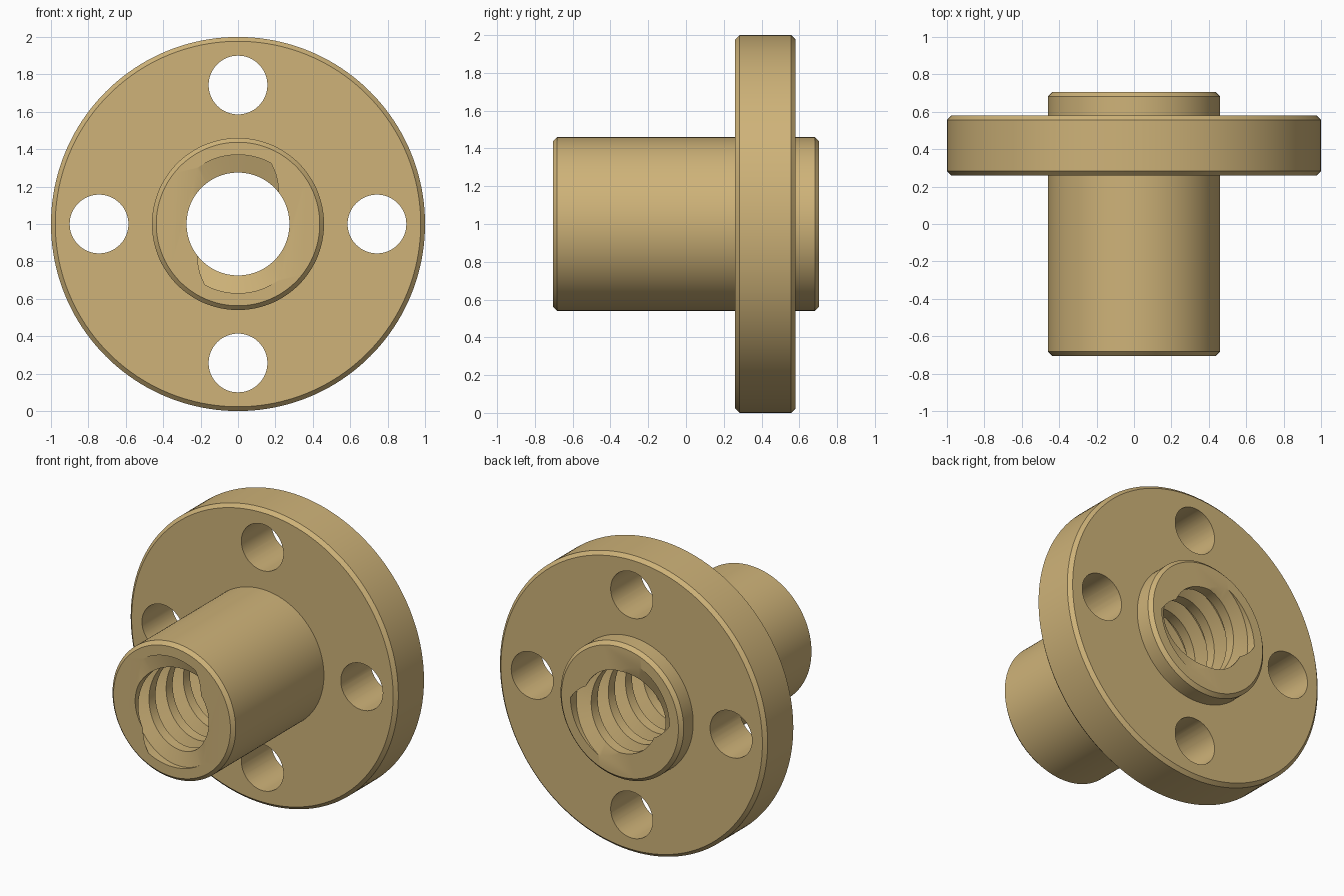
import bpy, bmesh, math

if "Cube" in bpy.data.objects:
    bpy.data.objects.remove(bpy.data.objects["Cube"])

brass = bpy.data.materials.new("brass")
brass.diffuse_color = (0.62, 0.45, 0.19, 1)
brass.use_nodes = True
brass.node_tree.nodes["Principled BSDF"].inputs["Base Color"].default_value = brass.diffuse_color


def make_object(name, bm):
    bmesh.ops.recalc_face_normals(bm, faces=bm.faces)
    mesh = bpy.data.meshes.new(name)
    bm.to_mesh(mesh)
    bm.free()
    mesh.materials.append(brass)
    obj = bpy.data.objects.new(name, mesh)
    bpy.context.collection.objects.link(obj)
    return obj


def lathe(name, profile, x=0.0, z=1.0, steps=128):
    """Closed solid turned about a line along y; profile is (radius, y)."""
    bm = bmesh.new()
    rings = []
    for r, y in profile:
        rings.append([bm.verts.new((x + r * math.cos(2 * math.pi * i / steps), y,
                                    z + r * math.sin(2 * math.pi * i / steps)))
                      for i in range(steps)])
    for a, b in zip(rings, rings[1:]):
        for i in range(steps):
            k = (i + 1) % steps
            bm.faces.new((a[i], a[k], b[k], b[i]))
    bm.faces.new(rings[0])
    bm.faces.new(rings[-1])
    return make_object(name, bm)


def thread_cutter(name, minor, major, lead, starts, y0, angle0, end, steps=96):
    """Solid shaped like a multi-start trapezoidal screw."""
    pitch = lead / starts
    root, mouth = 0.18 * pitch, 0.31 * pitch
    section = [(-mouth, minor), (-root, major), (root, major), (mouth, minor)]
    count = int(2 * (end + lead) / pitch) + 4
    rows = [(y0 + (k - 4) * pitch + dy, r) for k in range(count) for dy, r in section]
    shift = len(section) * starts
    bm = bmesh.new()
    grid = []
    for i in range(steps):
        t = 2 * math.pi * i / steps
        drop = lead * i / steps
        grid.append([bm.verts.new((r * math.cos(t + angle0), y - drop,
                                   1 + r * math.sin(t + angle0))) for y, r in rows])
    for i in range(steps):
        # the last column joins the first, one lead further along
        off = shift if i == steps - 1 else 0
        a, b = grid[i], grid[(i + 1) % steps]
        for j in range(off, len(rows) - 1):
            bm.faces.new((a[j], a[j + 1], b[j + 1 - off], b[j - off]))
    # trim both ends square and cap them
    for s in (-1, 1):
        bmesh.ops.bisect_plane(bm, geom=bm.verts[:] + bm.edges[:] + bm.faces[:], dist=1e-6,
                               plane_co=(0, s * end, 0), plane_no=(0, s, 0), clear_outer=True)
    bmesh.ops.holes_fill(bm, edges=[e for e in bm.edges if e.is_boundary], sides=0)
    return make_object(name, bm)


# turned body: sleeve, flange and short rear boss, with chamfered rims
c = 0.023
nut = lathe("flanged_nut", [
    (0.46 - c, -0.705), (0.46, -0.705 + c), (0.46, 0.26),
    (1 - c, 0.26), (1, 0.26 + c), (1, 0.58 - c), (1 - c, 0.58),
    (0.46, 0.58), (0.46, 0.705 - c), (0.46 - c, 0.705)], steps=160)

# threaded bore and four bolt holes
cutters = [thread_cutter("thread_cutter", 0.275, 0.37, 0.366, 2,
                         -0.705, math.radians(94), 0.85)]
for i in range(4):
    a = i * math.pi / 2
    cutters.append(lathe("bolt_hole_cutter", [(0.157, 0.1), (0.157, 0.75)],
                         0.743 * math.cos(a), 1 + 0.743 * math.sin(a), 64))

bpy.context.view_layer.objects.active = nut
for cutter in cutters:
    mod = nut.modifiers.new("cut", 'BOOLEAN')
    mod.operation = 'DIFFERENCE'
    mod.solver = 'EXACT'
    mod.object = cutter
    bpy.ops.object.modifier_apply(modifier=mod.name)
    bpy.data.objects.remove(cutter)

bpy.ops.object.select_all(action='DESELECT')
nut.select_set(True)
bpy.ops.object.shade_smooth_by_angle(angle=math.radians(30))
